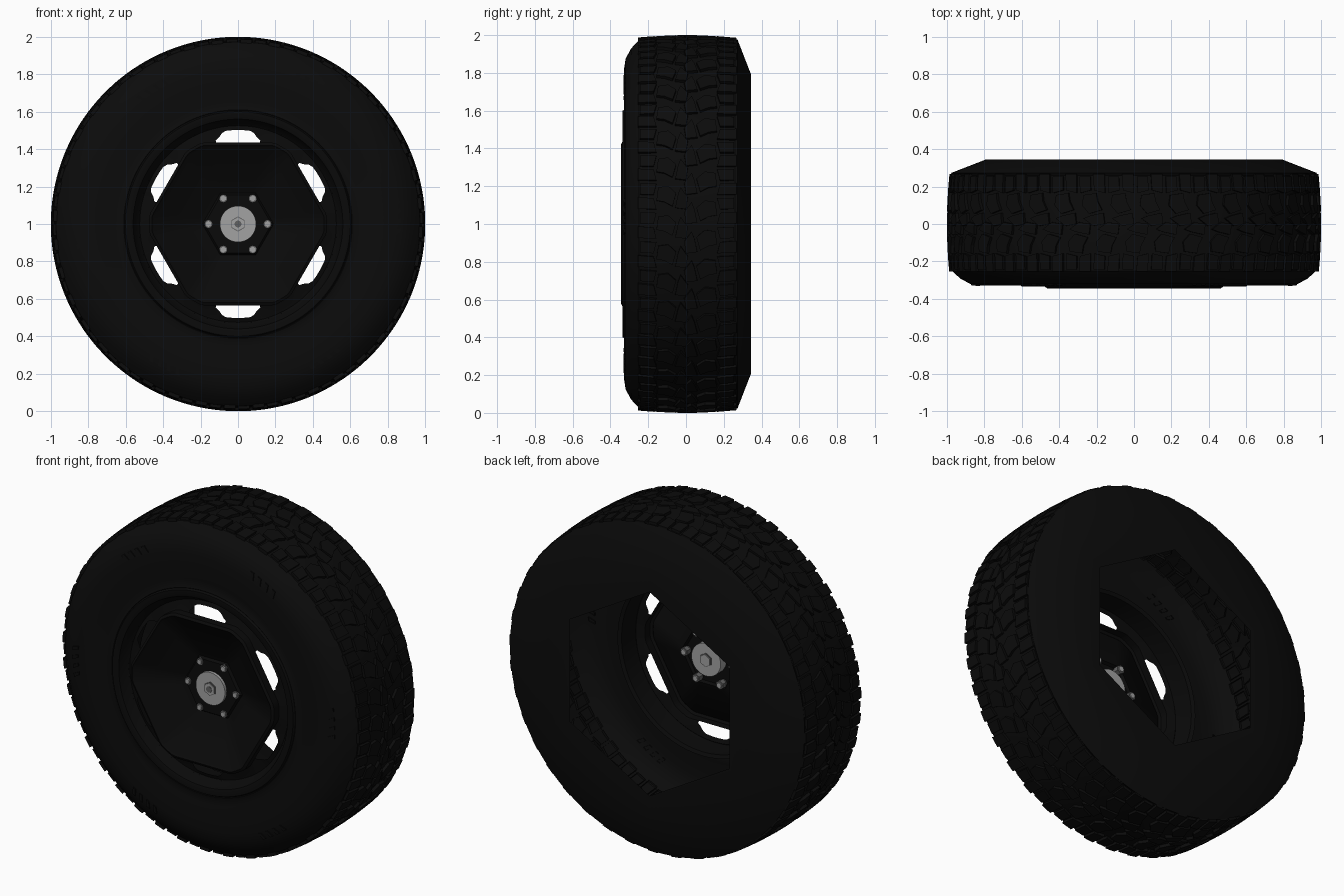
import bpy, bmesh, math
from mathutils import Matrix, Vector

cube = bpy.data.objects.get("Cube")
if cube:
    bpy.data.objects.remove(cube)

AXLE_Z = 1.0


def material(name, value):
    m = bpy.data.materials.new(name)
    m.use_nodes = True
    col = (value, value, value, 1)
    m.diffuse_color = col
    bsdf = m.node_tree.nodes["Principled BSDF"]
    bsdf.inputs["Base Color"].default_value = col
    bsdf.inputs["Roughness"].default_value = 0.8
    return m


RUBBER = material("black rubber", 0.0035)
PAINT = material("black wheel paint", 0.003)
STEEL = material("grey steel", 0.36)
DARK = material("dark steel", 0.12)


def polar(r, deg, y):
    a = math.radians(deg)
    return Vector((r * math.cos(a), y, AXLE_Z + r * math.sin(a)))


def finish(bm, name, mat, smooth=None):
    bmesh.ops.recalc_face_normals(bm, faces=bm.faces)
    mesh = bpy.data.meshes.new(name)
    bm.to_mesh(mesh)
    bm.free()
    mesh.materials.append(mat)
    ob = bpy.data.objects.new(name, mesh)
    bpy.context.collection.objects.link(ob)
    if smooth:
        bpy.ops.object.select_all(action="DESELECT")
        ob.select_set(True)
        bpy.context.view_layer.objects.active = ob
        bpy.ops.object.shade_smooth_by_angle(angle=math.radians(smooth))
    return ob


def lathe(name, rows, mat, segs=144, skip=None, smooth=30):
    """Spin (y, radius) rows about the axle; a radius may depend on the angle."""
    bm = bmesh.new()
    step = 360 / segs
    rings = []
    for y, r in rows:
        radius = r if callable(r) else (lambda d, r=r: r)
        rings.append([bm.verts.new(polar(radius(i * step), i * step, y)) for i in range(segs)])
    for k, (a, b) in enumerate(zip(rings, rings[1:])):
        for i in range(segs):
            if skip and skip(k, (i + 0.5) * step):
                continue
            j = (i + 1) % segs
            bm.faces.new((a[i], a[j], b[j], b[i]))
    return finish(bm, name, mat, smooth)


def from_flat(d):
    return abs(d % 60 - 30)


def hexagon(apothem, cap=9, turn=0):
    return lambda d: min(apothem / math.cos(math.radians(from_flat(d + turn))), cap)


# Tyre carcass: hexagonal rear opening, chamfered back, tread, front sidewall
def crown(y):
    return 1.0 - 0.2 * y * y


back_opening = hexagon(0.53, turn=30)
tyre_rows = [(0.345, back_opening), (0.345, 0.79), (0.272, 0.978)]
tyre_rows += [(y, crown(y) - 0.016) for y in (0.26, 0.15, 0, -0.15, -0.25)]
tyre_rows += [(-0.29, 0.93), (-0.32, 0.875), (-0.328, 0.82), (-0.328, 0.74),
              (-0.32, 0.66), (-0.318, 0.63), (-0.325, 0.61), (-0.31, 0.59)]
lathe("tyre", tyre_rows, RUBBER)


# Tread blocks: outlines are (fraction of pitch, y) and repeat around the tyre
def add_block(bm, outline, start, pitch):
    low, high = [], []
    for t, y in outline:
        d = start + t * pitch
        low.append(bm.verts.new(polar(crown(y) - 0.03, d, y)))
        high.append(bm.verts.new(polar(crown(y), d, y)))
    bm.faces.new(high)
    n = len(outline)
    for i in range(n):
        j = (i + 1) % n
        bm.faces.new((low[i], low[j], high[j], high[i]))


SHOULDER = [(0.0, 0.165), (0.38, 0.18), (0.42, 0.268), (0.02, 0.268)]
SHOULDER_SHORT = [(0.5, 0.18), (0.88, 0.165), (0.9, 0.255), (0.52, 0.255)]
MIDDLE = [(0.1, 0.075), (0.55, 0.055), (0.8, 0.1), (0.75, 0.155), (0.3, 0.165), (0.25, 0.12)]
CENTRE = [(0.0, 0.0), (0.4, -0.01), (0.75, 0.03), (0.5, 0.045), (0.05, 0.06)]
PITCHES = 40
bm = bmesh.new()
pitch = 360 / PITCHES
for i in range(PITCHES):
    for side in (1, -1):
        for outline in (SHOULDER, SHOULDER_SHORT, MIDDLE, CENTRE):
            pts = [(t, side * y * (0.95 if side < 0 else 1)) for t, y in outline]
            add_block(bm, pts, (i + (0.5 if side < 0 else 0)) * pitch, pitch)
finish(bm, "tread_blocks", RUBBER)

# Small slanted ribs in groups on the front shoulder
bm = bmesh.new()
for group in range(6):
    for k in range(4):
        d = 56 + group * 60 + k * 3.5
        corners = [(0.83, d), (0.87, d + 1), (0.87, d + 2.5), (0.83, d + 1.2)]
        front = [bm.verts.new(polar(r, a, -0.332 if r < 0.85 else -0.327)) for r, a in corners]
        rear = [bm.verts.new(v.co + Vector((0, 0.012, 0))) for v in front]
        bm.faces.new(front)
        for i in range(4):
            j = (i + 1) % 4
            bm.faces.new((front[i], front[j], rear[j], rear[i]))
finish(bm, "shoulder_ribs", RUBBER)


# Wheel disc: hub, dished hexagonal face, six slots and the outer lip
def slot_edge(d):
    off = from_flat(d)
    if off <= 14.1:
        return 0.502 - 0.045 * max(0, (off - 8) / 6) ** 1.5
    return hexagon(0.435, 0.475)(d) + 0.012


SLOT_ROW = 6
disc_rows = [(-0.245, 0.02), (-0.245, hexagon(0.155)), (-0.23, hexagon(0.165)),
             (-0.335, hexagon(0.41, 0.45)), (-0.345, hexagon(0.42, 0.46)),
             (-0.337, hexagon(0.435, 0.475)), (-0.29, hexagon(0.435, 0.475)),
             (-0.285, slot_edge), (-0.275, 0.525), (-0.295, 0.545),
             (-0.33, 0.56), (-0.335, 0.575), (-0.335, 0.6), (-0.31, 0.615)]
lathe("wheel_disc", disc_rows, PAINT,
      skip=lambda k, d: k == SLOT_ROW and from_flat(d) < 14)

# Short rim barrel behind the disc
lathe("rim_barrel", [(-0.28, 0.53), (-0.24, 0.535), (-0.16, 0.54), (-0.15, 0.56)], PAINT, segs=72)


# Hub cap and bolts
def cylinder(name, r, y0, y1, mat, sides, x=0.0, z=0.0, smooth=None):
    bm = bmesh.new()
    turn = Matrix.Translation((x, (y0 + y1) / 2, AXLE_Z + z)) @ Matrix.Rotation(math.pi / 2, 4, "X")
    bmesh.ops.create_cone(bm, cap_ends=True, segments=sides, radius1=r, radius2=r,
                          depth=abs(y1 - y0), matrix=turn)
    return finish(bm, name, mat, smooth)


cylinder("hub_cap", 0.097, -0.262, -0.19, STEEL, 48, smooth=30)
for end, y in (("front", -0.262), ("back", -0.19)):
    out = -1 if end == "front" else 1
    cylinder("hub_nut_rim_" + end, 0.041, y, y + out * 0.006, DARK, 6)
    cylinder("hub_nut_" + end, 0.036, y, y + out * 0.012, STEEL, 6)
cylinder("hub_nut_centre", 0.018, -0.27, -0.277, DARK, 20)

for i in range(6):
    a = math.radians(i * 60)
    x, z = 0.158 * math.cos(a), 0.158 * math.sin(a)
    cylinder(f"bolt_washer_{i}", 0.021, -0.24, -0.25, DARK, 20, x, z)
    cylinder(f"bolt_head_{i}", 0.016, -0.24, -0.258, STEEL, 6, x, z)
    cylinder(f"bolt_nut_{i}", 0.026, -0.235, -0.205, DARK, 6, x, z)
    cylinder(f"bolt_end_{i}", 0.016, -0.21, -0.198, STEEL, 12, x, z)
